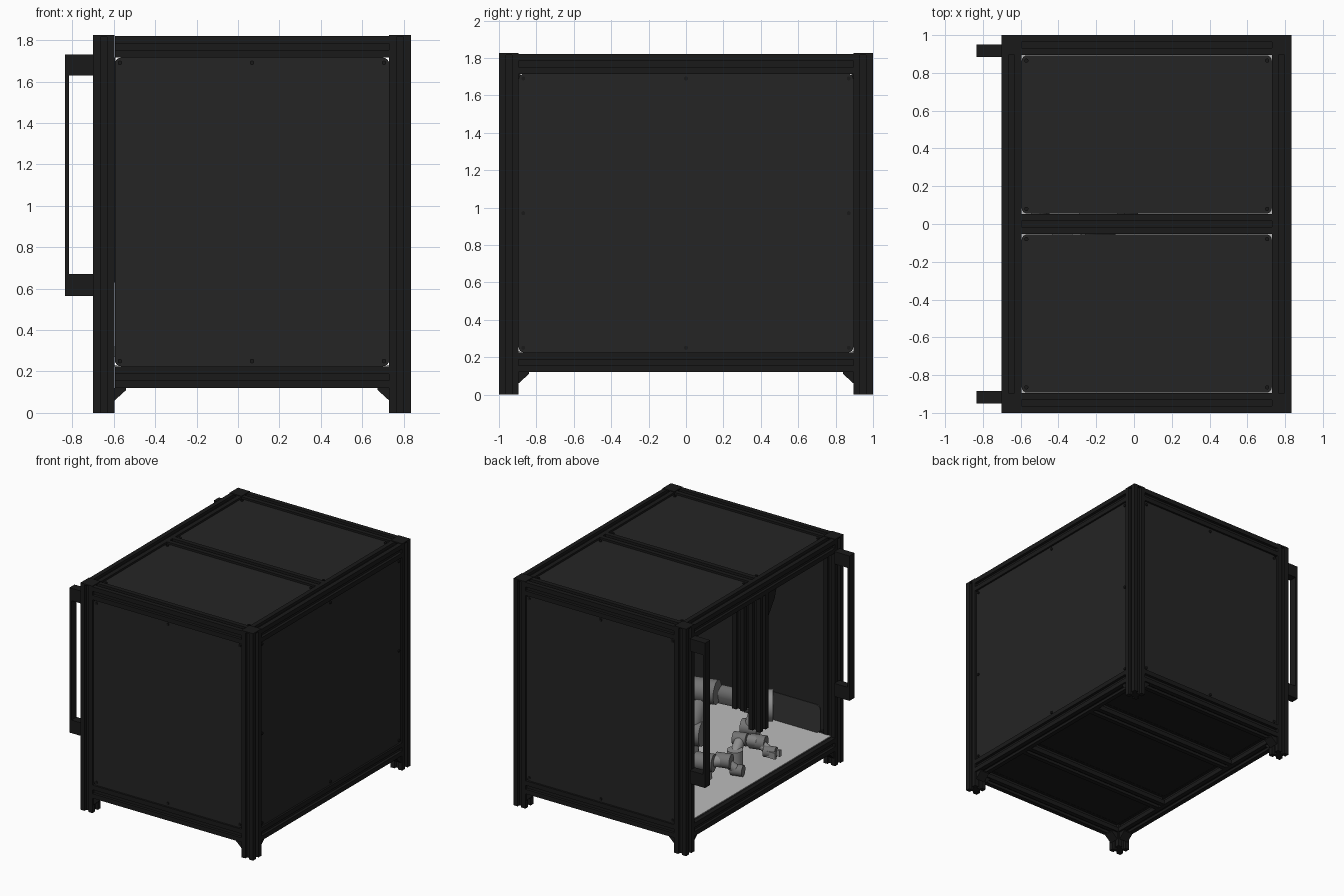
import bpy, bmesh, math
from mathutils import Vector, Matrix

cube = bpy.data.objects.get("Cube")
if cube:
    bpy.data.objects.remove(cube, do_unlink=True)


def material(name, rgb, rough=0.6):
    m = bpy.data.materials.new(name)
    m.use_nodes = True
    m.diffuse_color = (*rgb, 1)
    b = m.node_tree.nodes["Principled BSDF"]
    b.inputs["Base Color"].default_value = (*rgb, 1)
    b.inputs["Roughness"].default_value = rough
    return m


FRAME = material("frame black", (0.010, 0.010, 0.010))
PANEL = material("panel charcoal", (0.018, 0.018, 0.018))
PLATE = material("plate dark grey", (0.035, 0.035, 0.035))
FLOOR = material("floor light grey", (0.5, 0.5, 0.5))
ARM = material("arm grey", (0.28, 0.28, 0.28))
JOINT = material("joint grey", (0.17, 0.17, 0.17))


def finish(name, bm, mat, smooth=False):
    bmesh.ops.recalc_face_normals(bm, faces=bm.faces)
    me = bpy.data.meshes.new(name)
    bm.to_mesh(me)
    bm.free()
    me.materials.append(mat)
    ob = bpy.data.objects.new(name, me)
    bpy.context.collection.objects.link(ob)
    if smooth:
        bpy.ops.object.select_all(action='DESELECT')
        ob.select_set(True)
        bpy.context.view_layer.objects.active = ob
        bpy.ops.object.shade_smooth_by_angle()
    return ob


def box(name, lo, hi, mat, round_axis=None, r=0.03):
    """Box between two corners; edges along round_axis may be rounded."""
    bm = bmesh.new()
    bmesh.ops.create_cube(bm, size=1)
    lo, hi = Vector(lo), Vector(hi)
    for v in bm.verts:
        v.co = Vector([(lo[i] + hi[i]) / 2 + v.co[i] * (hi[i] - lo[i]) for i in range(3)])
    if round_axis is not None:
        edges = [e for e in bm.edges
                 if abs((e.verts[0].co - e.verts[1].co)[round_axis]) > 1e-5]
        bmesh.ops.bevel(bm, geom=edges, offset=r, segments=4, profile=0.5, affect='EDGES')
    return finish(name, bm, mat)


def prism(name, pts, depth, mat):
    """Extrude a closed outline of 3D points along a vector."""
    bm = bmesh.new()
    f = bm.faces.new([bm.verts.new(p) for p in pts])
    ext = bmesh.ops.extrude_face_region(bm, geom=[f])
    bmesh.ops.translate(bm, vec=depth,
                        verts=[g for g in ext["geom"] if isinstance(g, bmesh.types.BMVert)])
    return finish(name, bm, mat)


def beam(name, axis, a, b, start, end, h=0.0525):
    """Slotted square extrusion along an axis, centred on (a, b) in the other two."""
    s, d = 0.016, 0.022
    side = [(-h, -h), (-s, -h), (-s, -h + d), (s, -h + d), (s, -h)]
    pts = []
    for k in range(4):
        c, n = [(1, 0), (0, 1), (-1, 0), (0, -1)][k]
        for u, v in side:
            p = [u * c - v * n + a, u * n + v * c + b]
            p.insert(axis, start)
            pts.append(p)
    depth = [0, 0, 0]
    depth[axis] = end - start
    return prism(name, pts, depth, FRAME)


def rod(name, p, q, r, mat, sides=20):
    """Cylinder between two points."""
    p, q = Vector(p), Vector(q)
    bm = bmesh.new()
    rot = (q - p).to_track_quat('Z', 'Y').to_matrix().to_4x4()
    bmesh.ops.create_cone(bm, cap_ends=True, segments=sides, radius1=r, radius2=r,
                          depth=(q - p).length, matrix=Matrix.Translation((p + q) / 2) @ rot)
    return finish(name, bm, mat, True)


XL, XR, YE = -0.648, 0.782, 0.9475       # post centre lines
X0, X1, Y1 = -0.595, 0.73, 0.895         # clear opening between posts
ZB, ZT = 0.1725, 1.7675                  # rail centre heights
Z0, Z1 = 0.225, 1.715

# Posts, rails and foot gussets
for xn, px, sx in (("right", XL, 1), ("left", XR, -1)):
    for yn, sy in (("front", -1), ("back", 1)):
        tag = f"{yn}_{xn}"
        beam(f"{tag}_post", 2, px, sy * YE, 0, 1.82)
        box(f"{tag}_post_cap", (px - .0525, sy * YE - .0525, 1.815),
            (px + .0525, sy * YE + .0525, 1.825), FRAME)
        gx = px + sx * 0.0525
        prism(f"{tag}_gusset_x", [(gx, sy * YE - .04, z) if i < 2 else (gx + sx * .055, sy * YE - .04, z)
              for i, z in enumerate((0.06, 0.12, 0.12, 0.11))], (0, .08, 0), FRAME)
        gy = sy * Y1
        prism(f"{tag}_gusset_y", [(px - .04, gy, z) if i < 2 else (px - .04, gy - sy * .055, z)
              for i, z in enumerate((0.06, 0.12, 0.12, 0.11))], (.08, 0, 0), FRAME)
for zn, z in (("lower", ZB), ("upper", ZT)):
    for yn, sy in (("front", -1), ("back", 1)):
        beam(f"{yn}_{zn}_rail", 0, sy * YE, z, X0, X1)
    for xn, px in (("right", XL), ("left", XR)):
        beam(f"{xn}_{zn}_rail", 1, px, z, -Y1, Y1)
beam("top_cross_beam", 0, 0, ZT, X0, X1)
for n, y in (("front", -0.4), ("back", 0.4)):
    beam(f"{n}_floor_beam", 0, y, ZB, X0, X1)

# Wall and roof panels, with screws near their corners
S = 0.025


def screw(p, axis, sign):
    q = list(p)
    q[axis] += sign * 0.008
    rod("panel_screw", p, q, 0.011, FRAME, 10)


XM = (X0 + X1) / 2
for n, s in (("front", -1), ("back", 1)):
    ya, yb = sorted((s * 0.965, s * 0.985))
    box(f"{n}_panel", (X0, ya, Z0), (X1, yb, Z1), PANEL, 1)
    for x in (X0 + S, XM, X1 - S):
        for z in (Z0 + S, Z1 - S):
            screw((x, s * 0.985, z), 1, s)
    ra, rb = sorted((s * 0.055, s * 0.893))
    box(f"{n}_roof_panel", (X0, ra, 1.785), (X1, rb, 1.805), PANEL, 2)
    for x in (X0 + S, X1 - S):
        for y in (s * 0.08, s * 0.865):
            screw((x, y, 1.805), 2, 1)
    # Low inner plates
    pa, pb = sorted((s * 0.88, s * 0.89))
    box(f"{n}_inner_plate", (-0.58, pa, 0.235), (0.1, pb, 0.46), PLATE, 1, 0.04)
box("left_panel", (0.80, -Y1, Z0), (0.82, Y1, Z1), PANEL, 0)
for y in (-Y1 + S, 0, Y1 - S):
    for z in (Z0 + S, 0.97, Z1 - S):
        if y or z != 0.97:
            screw((0.82, y, z), 0, 1)

# Floor: dark base with a light top sheet
box("floor_base", (X0, -0.9, 0.19), (X1, 0.9, 0.224), FRAME)
box("floor_sheet", (-0.66, -0.9, 0.224), (X1, 0.9, 0.232), FLOOR)

# Pull handles on the open side
for n, s in (("front", -1), ("back", 1)):
    ya, yb = sorted((s * 0.885, s * 0.95))
    pts = [(-0.70, 0.565), (-0.835, 0.565), (-0.835, 1.73), (-0.70, 1.73),
           (-0.70, 1.63), (-0.815, 1.63), (-0.815, 0.67), (-0.70, 0.67)]
    prism(f"{n}_handle", [(x, ya, z) for x, z in pts], (0, yb - ya, 0), FRAME)

# Columns hanging from the roof beam, with a brace
beam("outer_hanging_column", 2, -0.645, 0, 0.63, Z1)
beam("inner_hanging_column", 2, -0.50, 0, 0.76, Z1)
prism("column_brace", [(-0.67, -0.05, Z1), (-0.67, -0.2, Z1), (-0.67, -0.17, 1.62), (-0.67, -0.05, 1.45)],
      (0.05, 0, 0), FRAME)


def arm(name, pts, radii):
    """Chain of links with a crosswise joint drum at every bend."""
    for i in range(len(pts) - 1):
        rod(f"{name}_link", pts[i], pts[i + 1], radii[i], ARM)
    for p, r in zip(pts[1:], radii):
        d = Vector((1.25 * r, 0.35 * r, 0))
        rod(f"{name}_joint", Vector(p) - d, Vector(p) + d, r * 1.25, JOINT)


# Large arm and small floor arm
rod("large_arm_base", (-0.1, 0.13, 0.23), (-0.1, 0.13, 0.30), 0.11, JOINT)
arm("large_arm", [(-0.1, 0.13, 0.28), (-0.1, 0.10, 0.50), (-0.18, 0.02, 0.82),
                  (-0.35, -0.42, 0.60), (-0.28, -0.42, 0.38)], [0.08, 0.075, 0.07, 0.05])
rod("large_arm_drum", (-0.44, -0.48, 0.58), (-0.32, -0.40, 0.58), 0.12, ARM, 28)
rod("small_arm_base", (-0.38, -0.08, 0.23), (-0.38, -0.08, 0.36), 0.06, ARM)
arm("small_arm", [(-0.38, -0.08, 0.32), (-0.33, -0.22, 0.38), (-0.42, -0.32, 0.34),
                  (-0.54, -0.30, 0.30)], [0.04, 0.045, 0.035])
for d in (-0.03, 0.03):
    box("small_arm_finger", (-0.61, -0.31 + d, 0.27), (-0.52, -0.29 + d, 0.32), ARM)
arm("side_arm", [(-0.32, 0.22, 0.23), (-0.32, 0.22, 0.36), (-0.42, 0.12, 0.36),
                 (-0.50, 0.06, 0.28)], [0.055, 0.045, 0.035])
